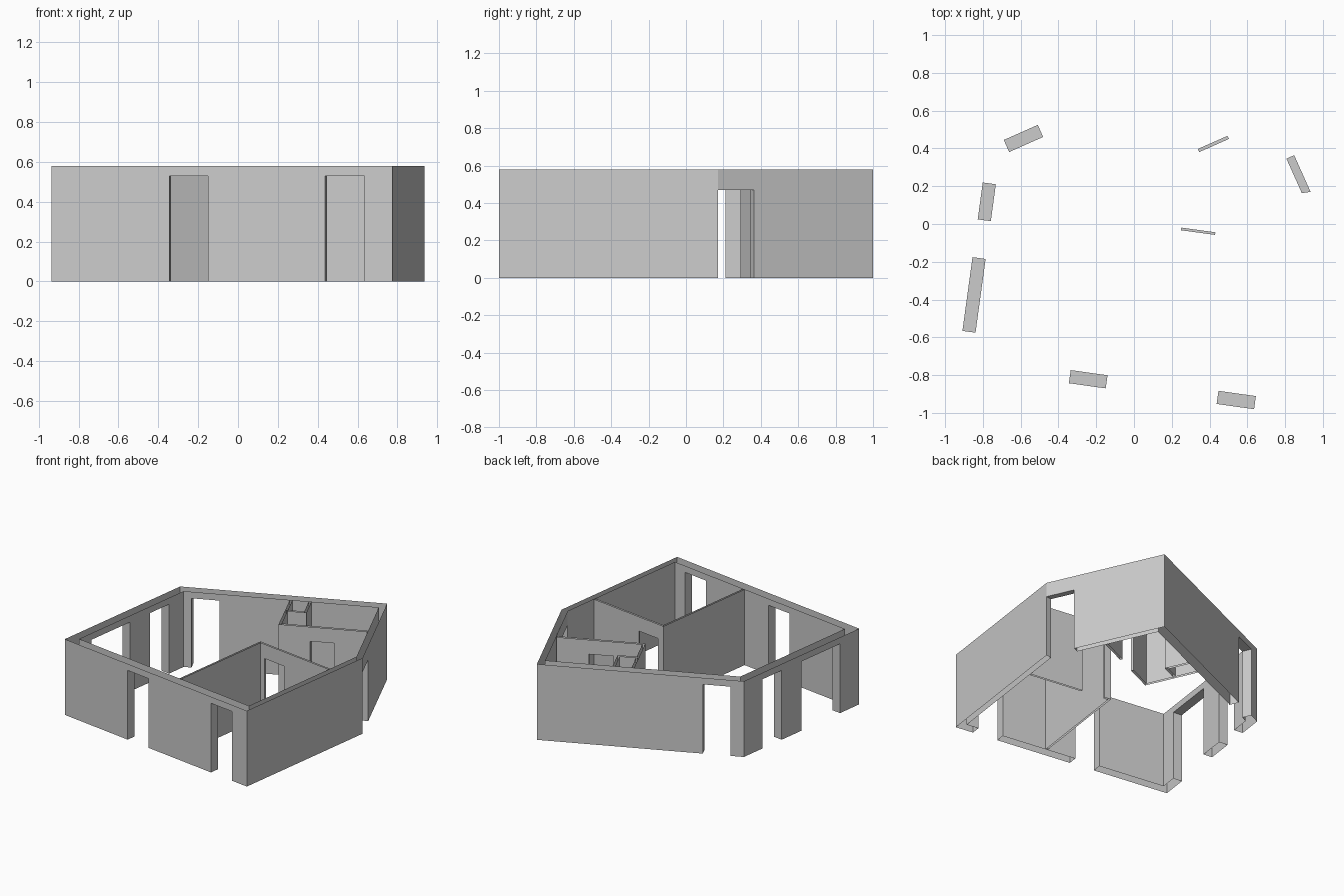
import bpy
import bmesh
from mathutils import Vector
from mathutils.geometry import intersect_line_line

cube = bpy.data.objects.get("Cube")
if cube:
    bpy.data.objects.remove(cube, do_unlink=True)

HEIGHT = 0.58
DOOR = 0.53
LOW_DOOR = 0.47

grey = bpy.data.materials.new("wall grey")
grey.use_nodes = True
grey.diffuse_color = (0.6, 0.6, 0.6, 1)
grey.node_tree.nodes["Principled BSDF"].inputs["Base Color"].default_value = (0.6, 0.6, 0.6, 1)


def normal(a, b):
    """Unit vector to the left of the direction a to b."""
    d = (b - a).normalized()
    return Vector((-d.y, d.x, 0))


def offset_path(path, widths, closed):
    """Start and end of every segment after moving it left by its width, mitred."""
    count = len(path) if closed else len(path) - 1
    lines = []
    for i in range(count):
        a, b = path[i], path[(i + 1) % len(path)]
        shift = normal(a, b) * widths[i]
        lines.append([a + shift, b + shift])
    for i in range(count if closed else count - 1):
        j = (i + 1) % count
        if widths[i] or widths[j]:
            corner = intersect_line_line(*lines[i], *lines[j])[0]
            lines[i][1], lines[j][0] = corner, corner.copy()
    return lines


def quad(bm, a, b, low, high):
    """Upright face between two plan points."""
    if (b - a).length > 1e-4:
        bm.faces.new([bm.verts.new((p.x, p.y, z))
                      for p, z in ((a, low), (b, low), (b, high), (a, high))])


def panel(bm, a, b, gaps):
    """Upright sheet with door gaps, given as plan points and a height."""
    at = a
    for start, end, top in gaps:
        quad(bm, at, start, 0, HEIGHT)
        quad(bm, start, end, top, HEIGHT)
        at = end
    quad(bm, at, b, 0, HEIGHT)


def build_walls(names, path, near, far, doors, closed=False):
    """Hollow walls, open at top and bottom, with lined doorways."""
    path = [Vector((x, y, 0)) for x, y in path]
    sides = [offset_path(path, w, closed) for w in (near, far)]
    for i, name in enumerate(names):
        origin, target = path[i], path[(i + 1) % len(path)]
        along = (target - origin).normalized()
        bm = bmesh.new()
        side_gaps = []
        for lines in sides:
            a, b = lines[i]
            reach = (b - a).length
            base = (a - origin).dot(along)
            gaps = []
            for t0, t1, top in doors.get(name, []):
                s, e = (a + along * min(max(t - base, 0), reach) for t in (t0, t1))
                gaps.append((s, e, top))
            side_gaps.append(gaps)
        panel(bm, *sides[0][i], side_gaps[0])
        panel(bm, *reversed(sides[1][i]),
              [(e, s, top) for s, e, top in reversed(side_gaps[1])])
        # Door jambs and lintel undersides
        for (s, e, top), (s2, e2, _) in zip(*side_gaps):
            quad(bm, s, s2, 0, top)
            quad(bm, e2, e, 0, top)
            bm.faces.new([bm.verts.new((p.x, p.y, top)) for p in (s, s2, e2, e)])
        bmesh.ops.remove_doubles(bm, verts=bm.verts, dist=1e-5)
        mesh = bpy.data.meshes.new(name)
        bm.to_mesh(mesh)
        bm.free()
        mesh.materials.append(grey)
        bpy.context.collection.objects.link(bpy.data.objects.new(name, mesh))


# Outer shell, counter-clockwise from the front right corner
build_walls(
    ["front_wall", "left_wall", "back_left_wall", "back_wall", "right_wall"],
    [(-0.935, -0.76), (0.775, -1.0), (0.935, 0.17), (0.563, 1.0), (-0.775, 0.407)],
    [0] * 5, [0.07, 0.045, 0.045, 0.07, 0.07],
    {"front_wall": [(0.596, 0.793, DOOR), (1.386, 1.586, DOOR)],
     "back_left_wall": [(0, 0.213, LOW_DOOR)],
     "back_wall": [(1.173, 1.37, DOOR)],
     "right_wall": [(0.189, 0.386, DOOR), (0.588, 0.982, DOOR)]},
    closed=True)

# Partitions of the front left room
build_walls(
    ["front_room_side_partition", "front_room_back_partition"],
    [(0.093, -0.834), (0.205, -0.02), (0.848, -0.108)],
    [-0.007] * 2, [0.007] * 2,
    {"front_room_back_partition": [(0.045, 0.227, LOW_DOOR)]})

# Partitions of the back room
build_walls(
    ["back_room_side_partition", "back_room_front_partition"],
    [(-0.016, 0.666), (0.145, 0.302), (0.71, 0.552)],
    [-0.009] * 2, [0.009] * 2,
    {"back_room_front_partition": [(0.215, 0.387, LOW_DOOR)]})

# Small shaft in the corner of the back room
build_walls(
    ["shaft_front_wall", "shaft_side_wall"],
    [(0.054, 0.507), (0.177, 0.562), (0.107, 0.72)],
    [-0.009] * 2, [0.009] * 2, {})
